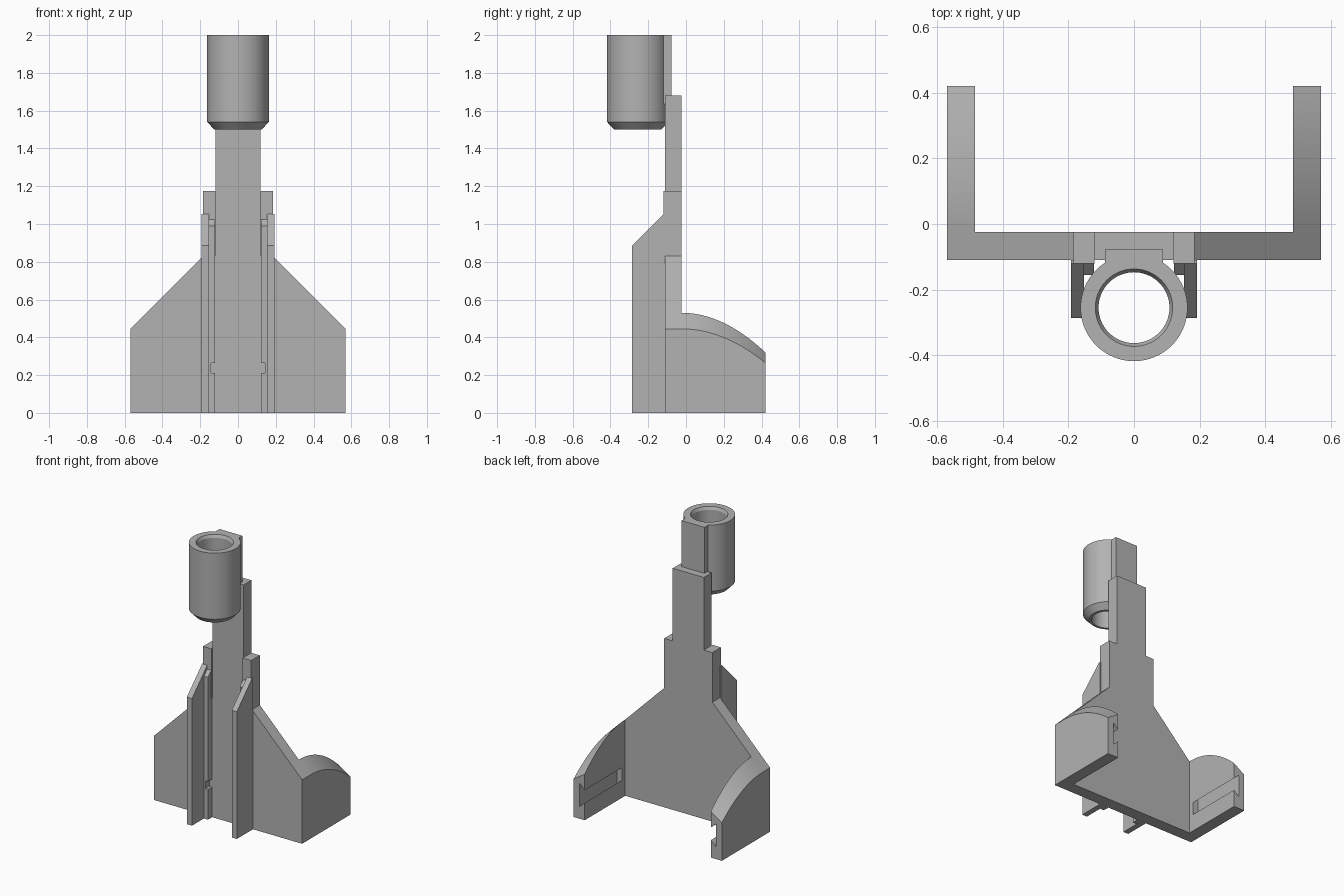
import bpy, bmesh, math
from math import radians

if "Cube" in bpy.data.objects:
    bpy.data.objects.remove(bpy.data.objects["Cube"], do_unlink=True)

grey = bpy.data.materials.new("plain grey")
grey.use_nodes = True
COLOUR = (0.45, 0.45, 0.45, 1)
grey.diffuse_color = COLOUR
grey.node_tree.nodes["Principled BSDF"].inputs["Base Color"].default_value = COLOUR


def finish(name, bm, mirror=False):
    """Turn a bmesh into an object, optionally mirrored across x."""
    bmesh.ops.recalc_face_normals(bm, faces=bm.faces)
    mesh = bpy.data.meshes.new(name)
    bm.to_mesh(mesh)
    bm.free()
    mesh.materials.append(grey)
    ob = bpy.data.objects.new(name, mesh)
    bpy.context.collection.objects.link(ob)
    if mirror:
        ob.modifiers.new("Mirror", 'MIRROR').use_mirror_merge = False
    return ob


def loft(name, sections, mirror=False, closed=False):
    """Skin matching loops of points, capping the ends unless closed."""
    bm = bmesh.new()
    rings = [[bm.verts.new(p) for p in s] for s in sections]
    pairs = list(zip(rings, rings[1:]))
    if closed:
        pairs.append((rings[-1], rings[0]))
    else:
        bm.faces.new(rings[0])
        bm.faces.new(rings[-1])
    for a, b in pairs:
        for i in range(len(a)):
            j = (i + 1) % len(a)
            bm.faces.new((a[i], a[j], b[j], b[i]))
    return finish(name, bm, mirror)


def along_x(name, profile, x0, x1, mirror=False):
    return loft(name, [[(x, y, z) for y, z in profile] for x in (x0, x1)], mirror)


def along_y(name, profile, y0, y1, mirror=False):
    return loft(name, [[(x, y, z) for x, z in profile] for y in (y0, y1)], mirror)


def box(name, x0, x1, y0, y1, z0, z1, mirror=False):
    return along_x(name, [(y0, z0), (y1, z0), (y1, z1), (y0, z1)], x0, x1, mirror)


def smooth(ob):
    bpy.ops.object.select_all(action='DESELECT')
    ob.select_set(True)
    bpy.context.view_layer.objects.active = ob
    bpy.ops.object.shade_smooth_by_angle(angle=radians(25))


FRONT, BACK, END = -0.11, -0.025, 0.42

# Back plate with sloped shoulders and a stepped neck
half = [(0.57, 0), (0.57, 0.445), (0.185, 0.83), (0.185, 1.175), (0.12, 1.175), (0.12, 1.68)]
along_y("back_plate", half + [(-x, z) for x, z in reversed(half)], FRONT, BACK)

# Thickened strips at both sides of the neck
box("neck_strip", 0.12, 0.185, -0.12, FRONT, 0.83, 1.175, mirror=True)

# Guide rails with a slanted top
along_x("guide_rail", [(FRONT, 0), (-0.287, 0), (-0.287, 0.885), (-0.12, 1.052), (FRONT, 1.052)],
        0.153, 0.192, mirror=True)

# Inner lips of the rails, interrupted by a small notch near the bottom
box("rail_lip_lower", 0.122, 0.153, -0.155, FRONT, 0, 0.21, mirror=True)
box("rail_lip_notch", 0.143, 0.153, -0.155, FRONT, 0.21, 0.265, mirror=True)
along_x("rail_lip_upper", [(FRONT, 0.265), (-0.155, 0.265), (-0.155, 0.99), (-0.12, 1.025), (FRONT, 1.025)],
        0.122, 0.153, mirror=True)

# Side arms with a curved, bevelled top
STEPS = 20
sections = []
for i in range(STEPS + 1):
    t = i / STEPS
    y = BACK + t * (END - BACK)
    sections.append([(0.57, y, 0), (0.485, y, 0),
                     (0.485, y, 0.53 - 0.21 * t * t), (0.57, y, 0.445 - 0.18 * t * t)])
arm = loft("side_arm", sections)

# Dovetail slot in the inner face of each arm
cutter = along_y("slot_cutter", [(0.475, 0.13), (0.525, 0.085), (0.525, 0.245), (0.475, 0.2)], 0.01, 0.5)
cutter.hide_render = True
cutter.hide_viewport = True
smooth(arm)
cut = arm.modifiers.new("Slot", 'BOOLEAN')
cut.operation = 'DIFFERENCE'
cut.solver = 'EXACT'
cut.object = cutter
arm.modifiers.new("Mirror", 'MIRROR').use_mirror_merge = False

# Open tube with chamfered lower rim and countersunk top
SIDES = 64
tube_profile = [(0.108, 1.5), (0.125, 1.5), (0.163, 1.54), (0.163, 2), (0.118, 2), (0.108, 1.98)]
tube = loft("tube", [[(r * math.cos(a), -0.255 + r * math.sin(a), z) for r, z in tube_profile]
                     for a in (math.tau * i / SIDES for i in range(SIDES))], closed=True)
smooth(tube)

# Block joining the tube to the neck
box("tube_mount", -0.088, 0.088, -0.125, -0.077, 1.635, 2)
